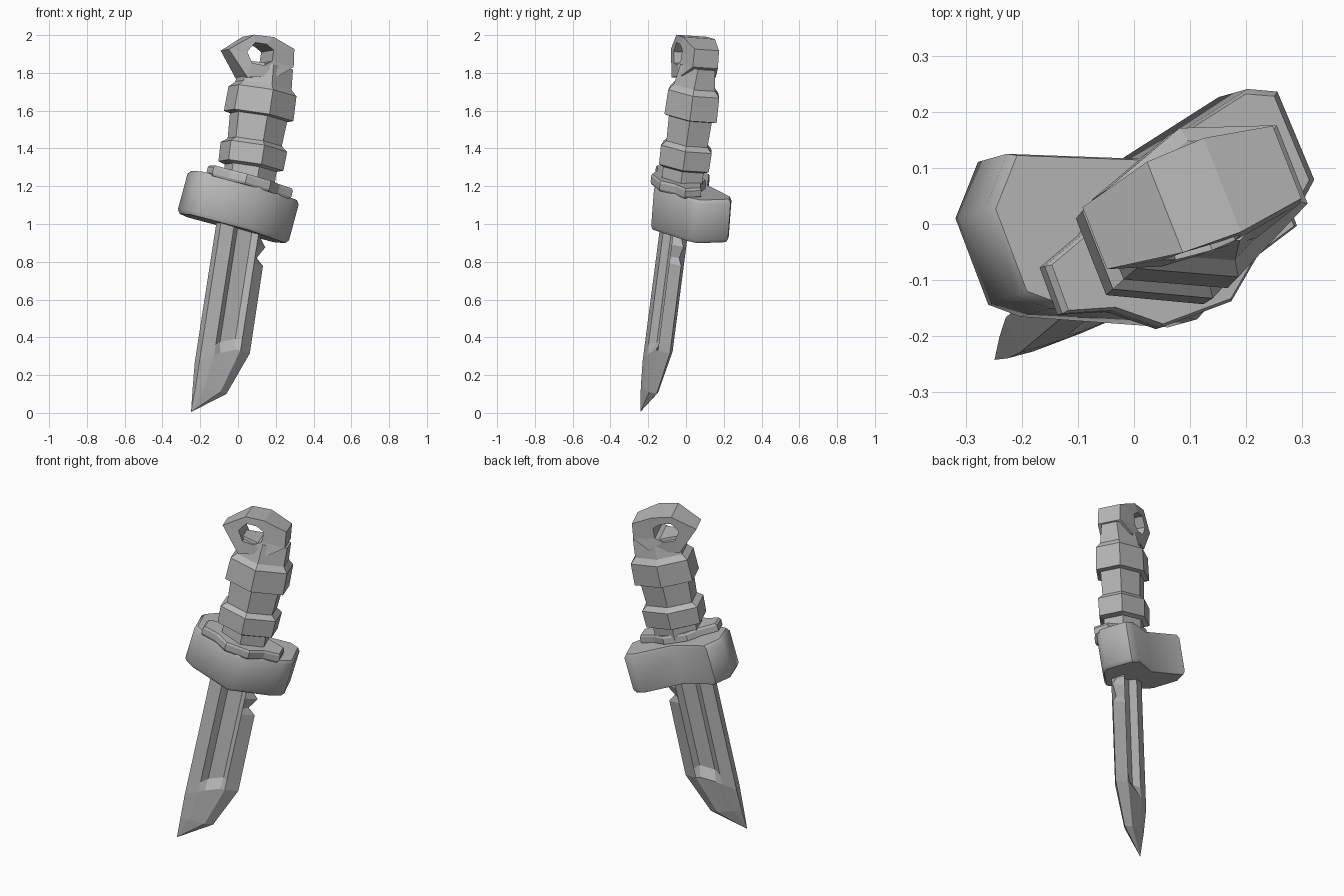
import bpy
import bmesh
from math import radians
from mathutils import Matrix, Vector

cube = bpy.data.objects.get("Cube")
if cube:
    bpy.data.objects.remove(cube)

steel = bpy.data.materials.new("grey steel")
steel.use_nodes = True
grey = (0.48, 0.48, 0.48, 1)
steel.diffuse_color = grey
steel.node_tree.nodes["Principled BSDF"].inputs["Base Color"].default_value = grey

# Leaning frame: u = blade width, v = blade thickness, w = long axis
w = Vector((0.155, 0.13, 1)).normalized()
u = Vector((0.9, 0.355, 0))
u = (u - w * u.dot(w)).normalized()
v = w.cross(u)
frame = Matrix((u, v, w)).transposed().to_4x4()
frame.translation = (0.04, -0.04, 1.1)
# The guard leans slightly further than the grip
guard_frame = frame @ Matrix.Rotation(0.085, 4, 'Y') @ Matrix.Rotation(0.09, 4, 'X')


def loft(name, rings, matrix=frame, closed=False, smooth=0):
    """Skin equal-length rings; cap the ends unless the loft closes on itself."""
    bm = bmesh.new()
    loops = [[bm.verts.new(p) for p in ring] for ring in rings]
    pairs = list(zip(loops, loops[1:]))
    if closed:
        pairs.append((loops[-1], loops[0]))
    else:
        bm.faces.new(loops[0])
        bm.faces.new(loops[-1])
    for a, b in pairs:
        for i in range(len(a)):
            j = (i + 1) % len(a)
            bm.faces.new((a[i], a[j], b[j], b[i]))
    bmesh.ops.remove_doubles(bm, verts=bm.verts, dist=0.0005)
    bmesh.ops.recalc_face_normals(bm, faces=bm.faces)
    mesh = bpy.data.meshes.new(name)
    bm.to_mesh(mesh)
    bm.free()
    mesh.transform(matrix)
    mesh.materials.append(steel)
    obj = bpy.data.objects.new(name, mesh)
    bpy.context.collection.objects.link(obj)
    if smooth:
        bpy.ops.object.select_all(action='DESELECT')
        obj.select_set(True)
        bpy.context.view_layer.objects.active = obj
        bpy.ops.object.shade_smooth_by_angle(angle=radians(smooth))


def mirrored(half):
    """Complete an outline listed on +u, from the front centre to the back."""
    return half + [(-x, y) for x, y in reversed(half) if abs(x) > 0.001]


def chamfered_plate(name, outline, low, high, chamfer, shrink, smooth=0):
    mid = sum(y for x, y in outline) / len(outline)
    levels = [(low, shrink), (low + chamfer, 1), (high - chamfer, 1), (high, shrink)]
    rings = [[(x * s, mid + (y - mid) * s, z) for x, y in outline] for z, s in levels]
    loft(name, rings, guard_frame, smooth=smooth)


# Blade: thick spine, fuller on both sides, bevelled cutting edge
def blade_ring(z, edge, floor=0.01, skew=0.0):
    half = [(-0.062, 0.042), (-0.028, floor), (0.055, floor), (0.082, 0.042)]
    pts = [(-0.135, -0.034)] + [(x, -y) for x, y in half] + [(edge, 0)]
    pts += list(reversed(half)) + [(-0.135, 0.034)]
    return [(x, y, z + skew * min(x, 0.03)) for x, y in pts]


rings = [blade_ring(z, e) for z, e in
         ((0, 0.09), (-0.145, 0.09), (-0.2, 0.147), (-0.265, 0.108), (-0.3, 0.15))]
rings.append(blade_ring(-0.73, 0.152, skew=0.6))
rings.append(blade_ring(-0.79, 0.152, floor=0.042, skew=0.6))
# Belly narrows to the point on the spine side
rings.append([(-0.132 + (x + 0.135) * 0.65, y * 0.6 - 0.006, -1.01)
              for x, y, z in blade_ring(0, 0.152, floor=0.042)])
rings.append([(-0.13, -0.012, -1.143)] * len(rings[0]))
loft("blade", rings)

# Guard: front ridge, arms swept back, hollow rear, one arm a little deeper
guard = [(0, -0.145), (0.24, -0.03), (0.293, 0.015), (0.285, 0.185), (0.235, 0.208),
         (0, 0.16), (-0.225, 0.25), (-0.3, 0.17), (-0.298, 0.005), (-0.25, -0.035)]
chamfered_plate("guard", guard, -0.132, 0.105, 0.02, 0.95, smooth=52)

# Collar between guard and grip
collar = [(x - 0.014, y) for x, y in
          mirrored([(0.07, -0.135), (0.145, -0.075), (0.232, -0.05),
                    (0.232, 0.04), (0.145, 0.07), (0.07, 0.125)])]
chamfered_plate("collar", collar, 0.095, 0.152, 0.012, 0.96)


# Six-sided grip with a ridge front and back, and two raised bands
def hexagon(z, a, b):
    return [(x, y, z) for x, y in
            mirrored([(0, -b), (a, -0.45 * b), (a, 0.6 * b), (0, b)])]


grip = [(0.13, 0.125, 0.115), (0.2, 0.125, 0.115), (0.212, 0.158, 0.14),
        (0.315, 0.162, 0.143), (0.34, 0.132, 0.115), (0.475, 0.14, 0.12),
        (0.482, 0.17, 0.146), (0.615, 0.166, 0.143), (0.645, 0.138, 0.115),
        (0.755, 0.132, 0.092)]
loft("grip", [hexagon(*level) for level in grip])

# Pommel: off-centre pointed ring, thickest in the middle, with a lanyard hole
outer = [(-0.25, -0.025, 0.058), (-0.13, -0.155, 0.08), (0.04, -0.115, 0.095),
         (0.123, -0.05, 0.07), (0.112, 0.045, 0.068), (-0.02, 0.083, 0.088),
         (-0.13, 0.075, 0.085)]
hole = [(-0.153, -0.02, 0.078), (-0.118, -0.075, 0.083), (-0.05, -0.075, 0.09),
        (-0.01, -0.045, 0.09), (-0.01, 0.015, 0.088), (-0.055, 0.038, 0.088),
        (-0.118, 0.035, 0.083)]
profile = [(hole, -1), (outer, -1), (outer, 1.05), (hole, 1.05)]
loft("pommel", [[(x, d * side, z + 0.815) for x, z, d in pts]
                for pts, side in profile], closed=True)
